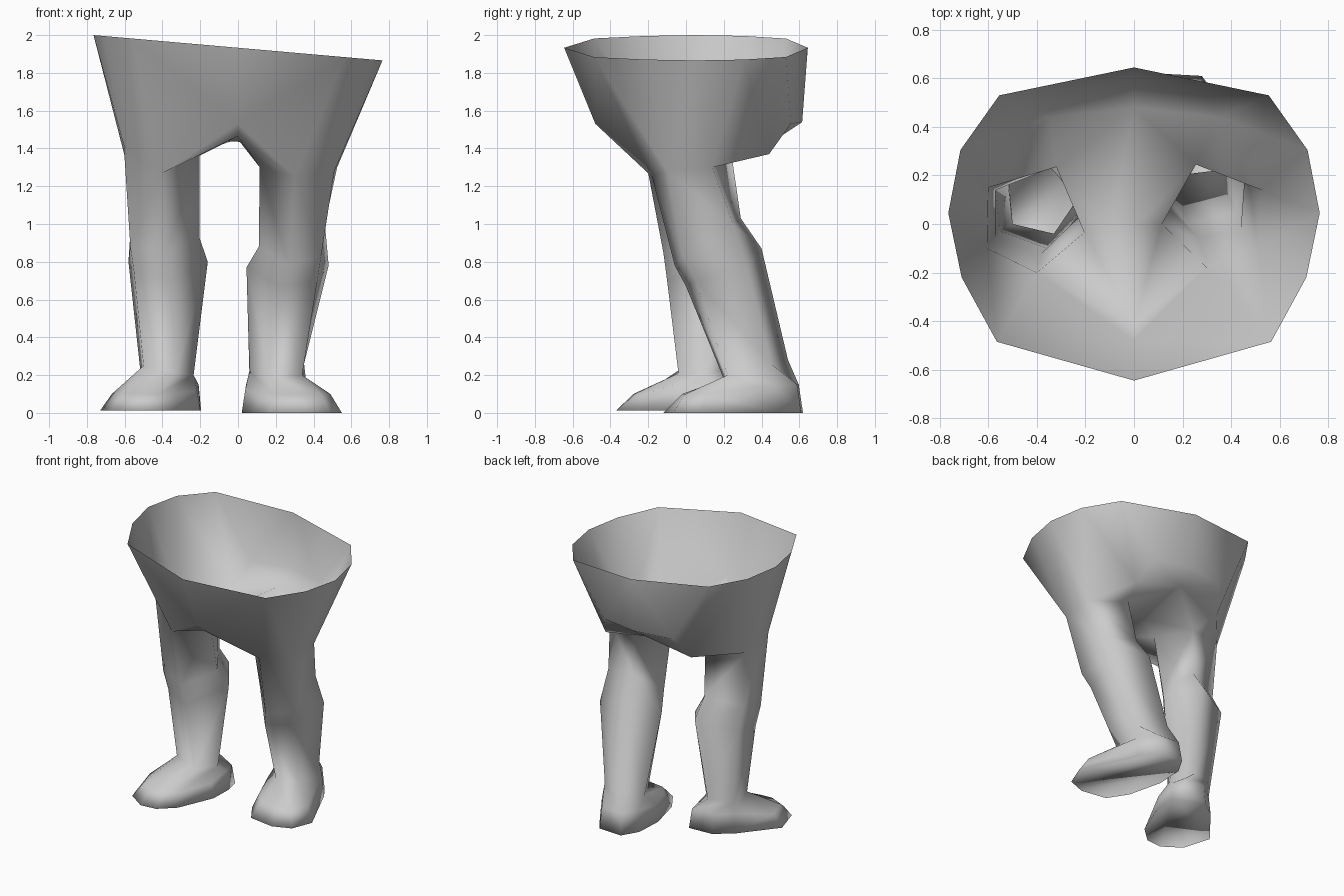
import bpy, bmesh
from mathutils import Vector

if "Cube" in bpy.data.objects:
    bpy.data.objects.remove(bpy.data.objects["Cube"])

grey = bpy.data.materials.new("plain grey")
grey.diffuse_color = (0.6, 0.6, 0.6, 1)
grey.use_nodes = True
grey.node_tree.nodes["Principled BSDF"].inputs["Base Color"].default_value = grey.diffuse_color

bm = bmesh.new()


def V(x, y, z):
    return bm.verts.new((x, y, z))


def F(*vs):
    return bm.faces.new(vs)


def bridge(r0, r1):
    n = len(r0)
    for i in range(n):
        j = (i + 1) % n
        F(r0[i], r0[j], r1[j], r1[i])


def rim(x, y):
    # waist opening lies on a sideways tilted plane
    return V(x, y, 1.933 - 0.0876 * x)


# Leg rings run: outer back, inner back, inner, front, outer front
right_rings = [
    [(.525, .14, 1.3), (.255, .245, 1.34), (.115, 0, 1.3), (.3, -.18, 1.25), (.51, -.1, 1.28)],
    [(.46, .25, 1.0), (.22, .29, 1.03), (.11, .1, .88), (.27, -.06, .78), (.44, -.02, .83)],
    [(.48, .32, .78), (.2, .4, .87), (.045, .22, .77), (.22, 0, .67), (.42, .05, .7)],
    [(.35, .45, .26), (.16, .54, .28), (.06, .4, .22), (.17, .2, .18), (.34, .22, .2)],
]
left_rings = [
    [(-.6, .15, 1.36), (-.32, .235, 1.34), (-.205, -.035, 1.36), (-.4, -.2, 1.27), (-.605, -.1, 1.42)],
    [(-.57, .14, .95), (-.32, .24, 1.0), (-.205, .05, .93), (-.38, -.12, .85), (-.57, -.06, .88)],
    [(-.58, .22, .8), (-.31, .34, .86), (-.16, .12, .8), (-.36, -.1, .7), (-.55, -.03, .74)],
    [(-.52, .18, .25), (-.34, .23, .24), (-.235, .1, .2), (-.33, -.04, .21), (-.5, 0, .25)],
]
# Sole outlines, two points for each ankle point
right_sole = [(.37, .48), (.28, .61), (.1, .62), (.03, .5), (.02, .3),
              (.08, .05), (.17, -.09), (.36, -.12), (.49, -.07), (.55, .08)]
left_sole = [(-.52, .18), (-.4, .27), (-.22, .28), (-.195, .17), (-.2, 0),
             (-.31, -.26), (-.42, -.36), (-.54, -.37), (-.67, -.28), (-.73, -.08)]


def leg(rings, sole, z0):
    rs = [[V(*p) for p in r] for r in rings]
    for r0, r1 in zip(rs, rs[1:]):
        bridge(r0, r1)
    # foot: bulging side ring, then flat sole
    c = sum((Vector(p) for p in sole), Vector((0, 0))) / len(sole)
    pull = [.06] * 4 + [.08, .2, .28, .28, .22, .2]
    lift = [.15] * 4 + [.12] + [.1] * 5
    mid, base = [], []
    for p, k, h in zip(sole, pull, lift):
        q = Vector(p).lerp(c, k)
        mid.append(V(q.x, q.y, h))
        base.append(V(p[0], p[1], z0))
    ankle = rs[-1]
    for i in range(5):
        F(ankle[i], mid[2 * i], mid[2 * i + 1])
        F(ankle[i], mid[2 * i + 1], mid[(2 * i + 2) % 10], ankle[(i + 1) % 5])
    bridge(mid, base)
    F(*base)
    return rs[0]


# Pelvis centre line
rim_front, rim_back = rim(0, -.645), rim(0, .645)
belly, groin = V(0, -.48, 1.53), V(0, -.41, 1.465)
crotch = {-1: V(-.1, 0, 1.44), 1: V(.01, 0, 1.435)}
seat_low, seat_back = V(0, .48, 1.45), V(0, .615, 1.54)
F(crotch[-1], crotch[1], groin)
F(crotch[1], crotch[-1], seat_low)


def hip(s, top):
    a, b, c, d, e = top
    r1, r2, r3, r4, r5 = [rim(s * x, y) for x, y in
                          ((.565, -.485), (.71, -.22), (.765, .045), (.715, .305), (.555, .53))]
    cheek, cheek_low = V(s * .28, .555, 1.53), V(s * .35, .44, 1.37)
    # front and outer side
    F(rim_front, r1, belly)
    F(r1, d, belly)
    F(d, groin, belly)
    F(r1, r2, e, d)
    F(r2, r3, e)
    F(r3, a, e)
    F(r3, r4, a)
    # buttock
    F(r4, r5, cheek_low)
    F(r4, cheek_low, a)
    F(r5, cheek, cheek_low)
    F(r5, rim_back, cheek)
    F(rim_back, seat_back, cheek)
    F(cheek, seat_back, seat_low, cheek_low)
    F(a, cheek_low, b)
    F(b, cheek_low, seat_low)
    # crotch
    F(b, seat_low, crotch[s], c)
    F(c, crotch[s], groin, d)


hip(1, leg(right_rings, right_sole, 0))
hip(-1, leg(left_rings, left_sole, .012))

bmesh.ops.recalc_face_normals(bm, faces=bm.faces)
# make sure the outside faces outward, judged by the belly panel
bm.faces.ensure_lookup_table()
front = min(bm.faces, key=lambda f: (f.calc_center_median() - Vector((0.2, -.56, 1.8))).length)
if front.normal.y > 0:
    bmesh.ops.reverse_faces(bm, faces=bm.faces)
for f in bm.faces:
    f.smooth = True

me = bpy.data.meshes.new("hips_and_legs")
bm.to_mesh(me)
bm.free()
me.materials.append(grey)
ob = bpy.data.objects.new("hips_and_legs", me)
bpy.context.collection.objects.link(ob)
